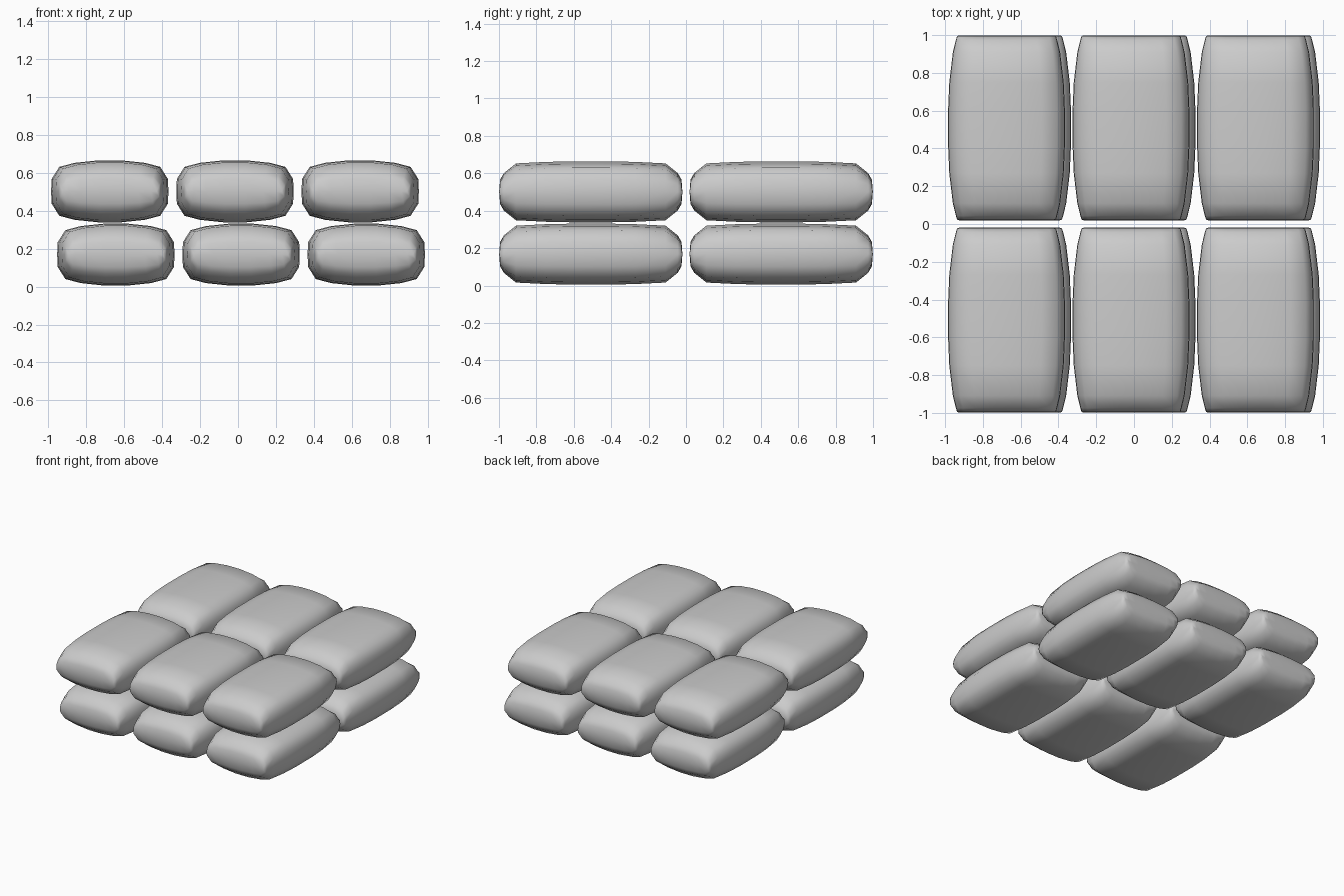
import bpy, bmesh

if "Cube" in bpy.data.objects:
    bpy.data.objects.remove(bpy.data.objects["Cube"])

# Rounded cross-section of a bag, one quadrant, normalised (x, z)
QUAD = [(1, 0), (0.99, 0.4), (0.86, 0.79), (0.6, 0.92), (0.2, 1.0)]
SECTION = (QUAD + [(-x, z) for x, z in reversed(QUAD)]
           + [(-x, -z) for x, z in QUAD[1:]]
           + [(x, -z) for x, z in reversed(QUAD[1:])])

# Stations along the bag: y, half width, half height (ends pinch to a seam)
HALF = [(0.49, 0.25, 0.0), (0.485, 0.262, 0.065), (0.465, 0.268, 0.1),
        (0.40, 0.284, 0.152), (0.24, 0.303, 0.160), (0.10, 0.309, 0.163)]
STATIONS = [(-y, w, h) for y, w, h in HALF] + list(reversed(HALF))


def bag_mesh():
    bm = bmesh.new()
    rings = [[bm.verts.new((x * w, y, z * h)) for x, z in SECTION]
             for y, w, h in STATIONS]
    n = len(SECTION)
    for a, b in zip(rings, rings[1:]):
        for i in range(n):
            j = (i + 1) % n
            bm.faces.new((a[i], a[j], b[j], b[i]))
    # Close each end along its seam
    bmesh.ops.remove_doubles(bm, verts=bm.verts[:], dist=0.0005)
    bmesh.ops.recalc_face_normals(bm, faces=bm.faces[:])
    for f in bm.faces:
        f.smooth = True
    mesh = bpy.data.meshes.new("sandbag")
    bm.to_mesh(mesh)
    bm.free()
    return mesh


# Two staggered layers of three by two bags
mesh = bag_mesh()
for layer, z, shift in (("lower", 0.168, 0.016), ("upper", 0.501, -0.016)):
    for row, y in (("front", -0.509), ("back", 0.509)):
        for col in (-1, 0, 1):
            bag = bpy.data.objects.new(f"{layer}_{row}_sandbag_{col + 2}", mesh)
            bag.location = (col * 0.659 + shift, y, z)
            bpy.context.collection.objects.link(bag)
